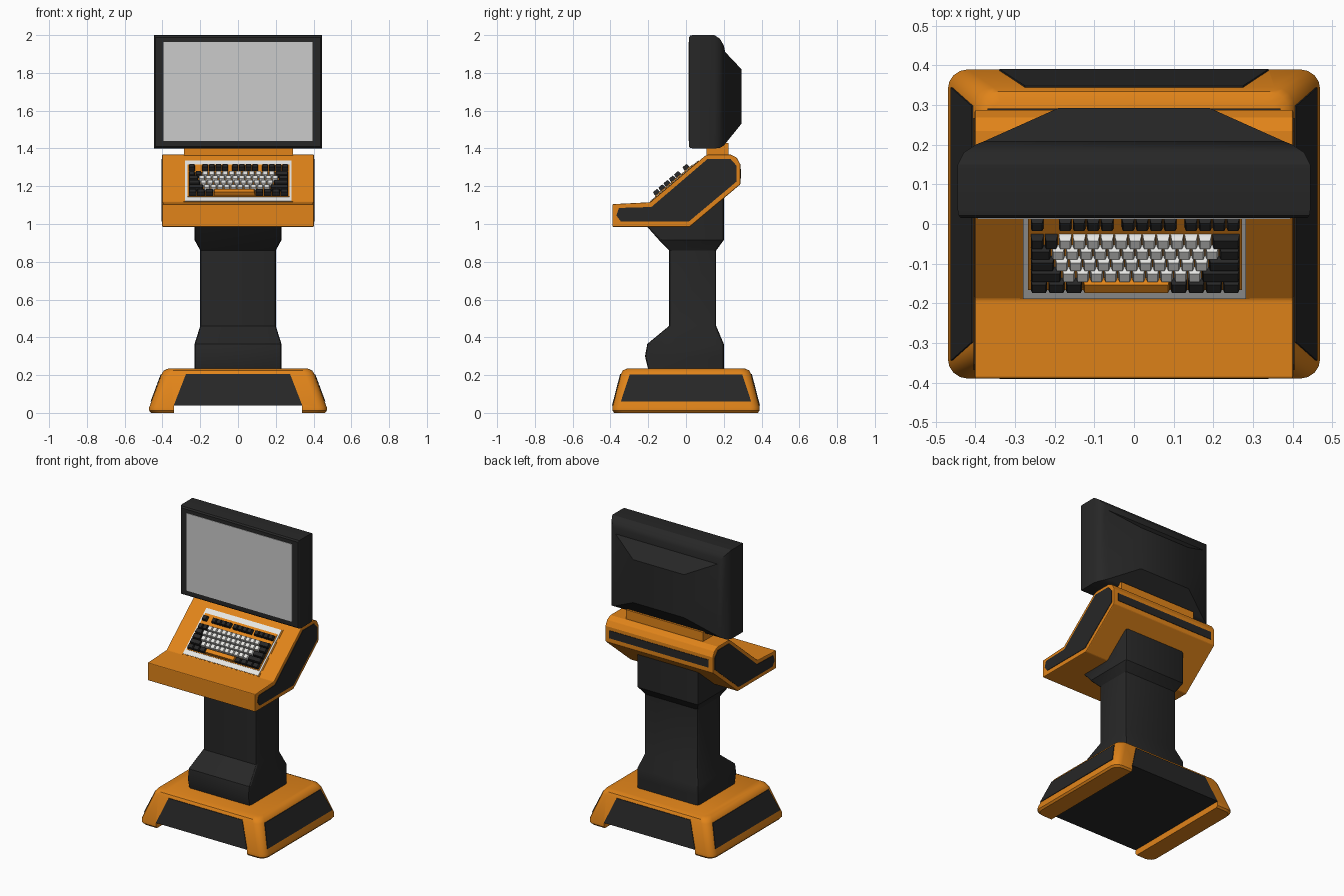
import bpy, bmesh, math
from mathutils import Vector, Matrix

if "Cube" in bpy.data.objects:
    bpy.data.objects.remove(bpy.data.objects["Cube"])


def material(name, rgb):
    m = bpy.data.materials.new(name)
    m.use_nodes = True
    m.diffuse_color = (*rgb, 1)
    bsdf = m.node_tree.nodes["Principled BSDF"]
    bsdf.inputs["Base Color"].default_value = (*rgb, 1)
    return m


ORANGE = material("orange", (0.75, 0.23, 0.01))
DARK = material("charcoal", (0.02, 0.02, 0.02))
SCREEN = material("screen_grey", (0.6, 0.6, 0.6))
WHITE = material("off_white", (0.8, 0.8, 0.78))


def finish(name, bm, *mats, smooth=None):
    bmesh.ops.recalc_face_normals(bm, faces=bm.faces)
    me = bpy.data.meshes.new(name)
    bm.to_mesh(me)
    bm.free()
    ob = bpy.data.objects.new(name, me)
    bpy.context.collection.objects.link(ob)
    for m in mats:
        me.materials.append(m)
    if smooth:
        bpy.ops.object.select_all(action='DESELECT')
        ob.select_set(True)
        bpy.context.view_layer.objects.active = ob
        bpy.ops.object.shade_smooth_by_angle(angle=math.radians(smooth))
    return ob


def rounded_rect(x0, x1, y0, y1, r, seg=4):
    pts = []
    corners = [(x1 - r, y1 - r), (x0 + r, y1 - r), (x0 + r, y0 + r), (x1 - r, y0 + r)]
    for i, (cx, cy) in enumerate(corners):
        for k in range(seg + 1):
            a = math.pi / 2 * (i + k / seg)
            pts.append((cx + r * math.cos(a), cy + r * math.sin(a)))
    return pts


def loft(bm, rings):
    loops = [[bm.verts.new(p) for p in ring] for ring in rings]
    n = len(loops[0])
    for a, b in zip(loops, loops[1:]):
        for i in range(n):
            bm.faces.new((a[i], a[(i + 1) % n], b[(i + 1) % n], b[i]))
    bm.faces.new(loops[0])
    bm.faces.new(loops[-1])


def slab(name, pts, offset, mat):
    """Polygon swept along an offset."""
    bm = bmesh.new()
    off = Vector(offset)
    loft(bm, [[Vector(p) for p in pts], [Vector(p) + off for p in pts]])
    return finish(name, bm, mat)


def box(name, x, y, z, mat, frame=Matrix()):
    pts = [frame @ Vector((a, b, z[0])) for a, b in
           ((x[0], y[0]), (x[1], y[0]), (x[1], y[1]), (x[0], y[1]))]
    return slab(name, pts, frame.to_3x3() @ Vector((0, 0, z[1] - z[0])), mat)


# Base: tapered rounded block, with a passage between two side skids
BASE = [(0.0, 0.46, 0.38), (0.012, 0.47, 0.39), (0.03, 0.47, 0.39), (0.205, 0.405, 0.345),
        (0.225, 0.392, 0.334), (0.235, 0.368, 0.312)]
bm = bmesh.new()
loft(bm, [[(x, y, z) for x, y in rounded_rect(-hx, hx, -hy, hy, 0.05)] for z, hx, hy in BASE])
base = finish("base", bm, ORANGE, DARK, smooth=35)
cutter = box("base_cutter", (-0.34, 0.34), (-1, 1), (-0.1, 0.04), ORANGE)
cutter.hide_render = True
mod = base.modifiers.new("passage", 'BOOLEAN')
mod.object, mod.operation, mod.solver = cutter, 'DIFFERENCE', 'EXACT'
bpy.context.view_layer.objects.active = base
bpy.ops.object.modifier_apply(modifier=mod.name)
bpy.data.objects.remove(cutter)
for p in base.data.polygons:
    p.material_index = int(p.normal.z < -0.9 and p.center.z > 0.035)

# Base panels lying on the sloped faces
for s, side in ((-1, "front"), (1, "back")):
    pts = [(x, s * (0.39 - (z - 0.03) * 0.257), z)
           for x, z in ((-0.34, 0.04), (0.34, 0.04), (0.275, 0.207), (-0.275, 0.207))]
    slab("base_panel_" + side, pts, (0, s * 0.004, 0), DARK)
for s, side in ((-1, "right"), (1, "left")):
    pts = [(s * (0.47 - (z - 0.03) * 0.371), y, z)
           for y, z in ((-0.345, 0.06), (0.345, 0.06), (0.298, 0.203), (-0.298, 0.203))]
    slab("base_panel_" + side, pts, (s * 0.004, 0, 0), DARK)

# Column: flared at foot and head
COLUMN = [(0.23, 0.23, -0.2, 0.2), (0.3, 0.23, -0.217, 0.2), (0.365, 0.23, -0.205, 0.2),
          (0.46, 0.2, -0.09, 0.16), (0.86, 0.2, -0.09, 0.16), (0.915, 0.23, -0.143, 0.2),
          (0.985, 0.23, -0.205, 0.2), (1.09, 0.23, -0.2, 0.2), (1.14, 0.23, -0.1, 0.2)]
bm = bmesh.new()
loft(bm, [[(x, y, z) for x, y in rounded_rect(-hx, hx, y0, y1, 0.015, 2)]
          for z, hx, y0, y1 in COLUMN])
finish("column", bm, DARK, smooth=25)

# Console: side profile swept across, with dark inlays
CONSOLE = [(-0.39, 0.985), (-0.39, 1.105), (-0.19, 1.115), (0.1, 1.36), (0.118, 1.368),
           (0.235, 1.368), (0.268, 1.352), (0.288, 1.315), (0.288, 1.21), (0.02, 0.985)]
console = slab("console", [(-0.402, y, z) for y, z in CONSOLE], (0.804, 0, 0), ORANGE)
bev = console.modifiers.new("soft_edges", 'BEVEL')
bev.width, bev.segments = 0.005, 2
INLAY = [(-0.368, 1.045), (-0.345, 1.013), (0.015, 1.013), (0.268, 1.225), (0.268, 1.308),
         (0.235, 1.345), (0.115, 1.345), (-0.183, 1.09), (-0.355, 1.085)]
for s, side in ((-1, "right"), (1, "left")):
    slab("console_inlay_" + side, [(s * 0.401, y, z) for y, z in INLAY], (s * 0.004, 0, 0), DARK)
box("console_back_slot", (-0.37, 0.37), (0.285, 0.291), (1.24, 1.292), DARK)

# Keyboard bed on the sloped deck
DECK = Matrix.Translation((0, -0.19, 1.115)) @ Matrix.Rotation(math.atan2(0.245, 0.29), 4, 'X')
box("keyboard_frame", (-0.288, 0.291), (0.002, 0.34), (-0.002, 0.002), ORANGE, DECK)
box("keyboard_tray", (-0.28, 0.283), (0.006, 0.335), (-0.001, 0.005), WHITE, DECK)
box("keyboard_plate", (-0.268, 0.272), (0.038, 0.3), (0, 0.008), ORANGE, DECK)

# Keys: each row lists (width in units, colour); None leaves a gap
D, W, O = 0, 1, 2
four = [(1, D)] * 4
ROWS = [
    (0.264, [(1, D), (1, None)] + four + [(0.5, None)] + four + [(0.5, None)] + four),
    (0.206, [(1, D)] * 2 + [(1, W)] * 11 + [(2, D)]),
    (0.17, [(1.5, D)] + [(1, W)] * 12 + [(1.5, D)]),
    (0.133, [(1.75, D)] + [(1, W)] * 11 + [(2.25, D)]),
    (0.097, [(2.25, D)] + [(1, W)] * 10 + [(2.75, D)]),
    (0.06, [(1.25, D)] * 3 + [(6.25, O)] + [(1.25, D)] * 4),
]
UNIT = 0.0353
bm = bmesh.new()
for v, row in ROWS:
    x = -0.262
    for width, colour in row:
        x2 = x + width * UNIT
        if colour is not None:
            first = len(bm.faces)
            loft(bm, [[DECK @ Vector((a, b, w)) for a, b in
                       ((x + i, v - 0.018 + i), (x2 - i, v - 0.018 + i),
                        (x2 - i, v + 0.018 - i), (x + i, v + 0.018 - i))]
                      for w, i in ((0.007, 0.0015), (0.018, 0.002), (0.031, 0.005))])
            bm.faces.ensure_lookup_table()
            for f in bm.faces[first:]:
                f.material_index = colour
        x = x2
finish("keys", bm, DARK, WHITE, ORANGE)

# Monitor: neck, tapered shell and screen
box("monitor_neck", (-0.285, 0.29), (0.108, 0.226), (1.35, 1.43), ORANGE)
SHELL = [(0.015, 0.437, 1.41, 1.987), (0.022, 0.443, 1.403, 1.997), (0.035, 0.445, 1.4, 2.0),
         (0.15, 0.445, 1.4, 2.0), (0.18, 0.43, 1.403, 1.98), (0.2, 0.4, 1.415, 1.945),
         (0.208, 0.38, 1.425, 1.91), (0.293, 0.19, 1.53, 1.82)]
bm = bmesh.new()
loft(bm, [[(-hx, y, z0), (hx, y, z0), (hx, y, z1), (-hx, y, z1)] for y, hx, z0, z1 in SHELL])
finish("monitor_shell", bm, DARK, smooth=30)
box("screen", (-0.395, 0.395), (0.012, 0.018), (1.44, 1.963), SCREEN)
